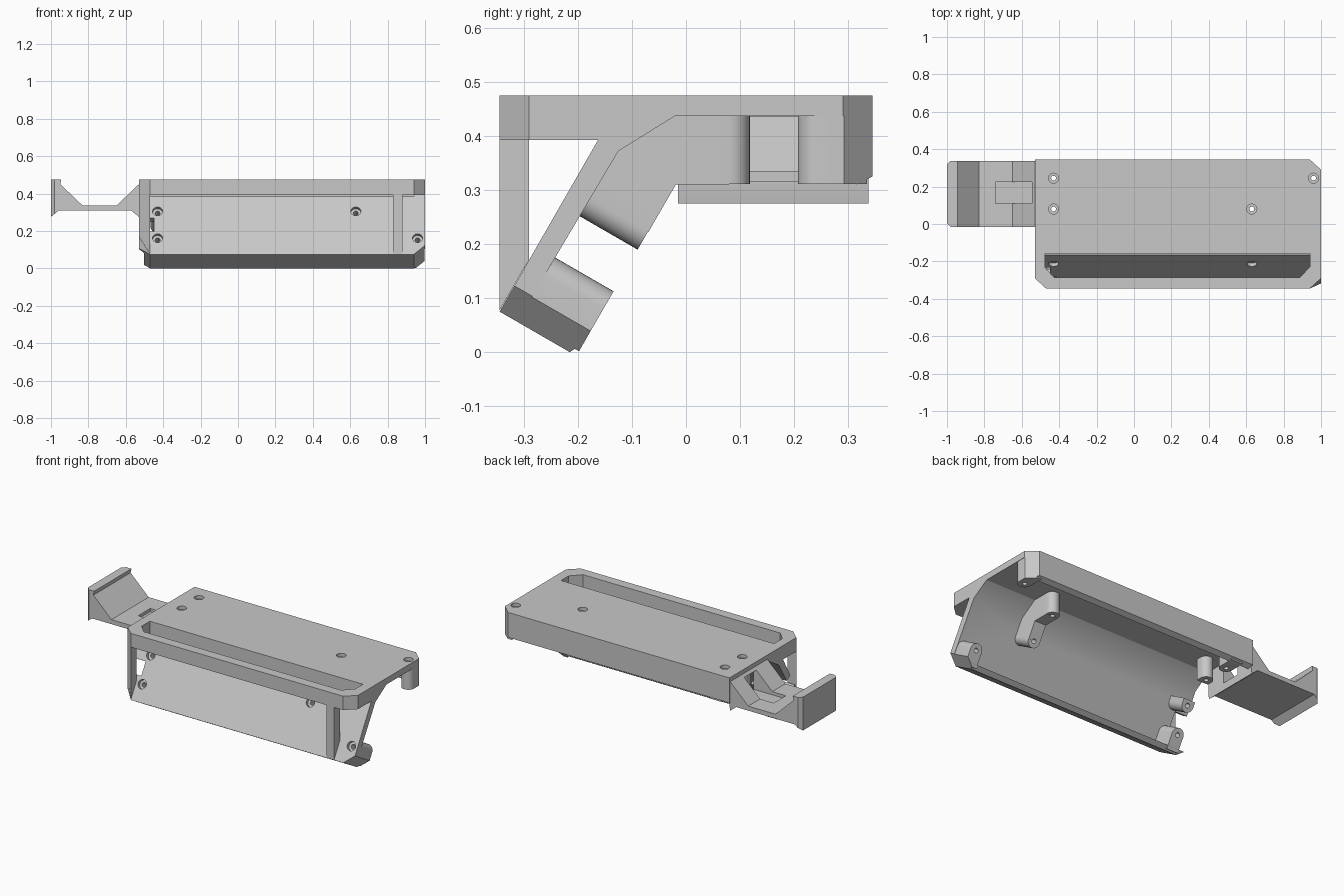
import bpy, bmesh, math
from mathutils import Matrix

if "Cube" in bpy.data.objects:
    bpy.data.objects.remove(bpy.data.objects["Cube"], do_unlink=True)

grey = bpy.data.materials.new("plain_grey")
grey.use_nodes = True
COLOR = (0.58, 0.58, 0.58, 1)
grey.diffuse_color = COLOR
grey.node_tree.nodes["Principled BSDF"].inputs["Base Color"].default_value = COLOR

S, C = 0.5, math.sqrt(0.75)
# Panel frames: x, distance v from the outer edge, depth d below the surface
TOP = Matrix(((1, 0, 0, 0), (0, -1, 0, 0.345), (0, 0, -1, 0.475), (0, 0, 0, 1)))
SLANT = Matrix(((1, 0, 0, 0), (0, S, C, -0.345), (0, C, -S, 0.075), (0, 0, 0, 1)))
PLAN = Matrix()                                                    # x, y, z
SIDE = Matrix(((0, 0, 1, 0), (1, 0, 0, 0), (0, 1, 0, 0), (0, 0, 0, 1)))   # y, z, x
FRONT = Matrix(((1, 0, 0, 0), (0, 0, 1, 0), (0, 1, 0, 0), (0, 0, 0, 1)))  # x, z, y


def prism(name, frame, outline, lo, hi):
    """Extrude a closed outline along the third axis of a frame."""
    bm = bmesh.new()
    low = [bm.verts.new(frame @ Matrix.Translation((a, b, lo)).translation) for a, b in outline]
    face = bm.faces.new(low)
    out = bmesh.ops.extrude_face_region(bm, geom=[face])
    shift = frame.to_3x3().col[2] * (hi - lo)
    bmesh.ops.translate(bm, vec=shift, verts=[e for e in out["geom"] if isinstance(e, bmesh.types.BMVert)])
    # Keep exactly one start cap, then orient outward
    if not face.is_valid:
        bm.faces.new(low)
    bmesh.ops.recalc_face_normals(bm, faces=bm.faces)
    mesh = bpy.data.meshes.new(name)
    bm.to_mesh(mesh)
    bm.free()
    mesh.materials.append(grey)
    ob = bpy.data.objects.new(name, mesh)
    bpy.context.collection.objects.link(ob)
    return ob


def rect(a0, b0, a1, b1):
    return [(a0, b0), (a1, b0), (a1, b1), (a0, b1)]


def arc(x, v, r, start, sweep, n):
    return [(x + r * math.cos(start + sweep * i / n), v + r * math.sin(start + sweep * i / n))
            for i in range(n + 1)]


def side_point(frame, v, d):
    p = frame @ Matrix.Translation((0, v, d)).translation
    return (p.y, p.z)


parts, cutters = [], []


def add(*args):
    parts.append(prism(*args))


def cut(*args):
    ob = prism(*args)
    ob.hide_render = True
    cutters.append(ob)


# Bent shell with a thick front lip
WALL, SKIN, DEPTH = 0.03, 0.038, 0.165
shell = [(-0.345, 0.475), (-0.345, 0.392), (-0.163, 0.392)]
shell += [side_point(SLANT, v, d) for v, d in ((0, 0), (0, 0.15), (WALL, DEPTH), (WALL, SKIN))]
shell += [(-0.125, 0.372), (-0.02, 0.437)]
shell += [side_point(TOP, v, d) for v, d in ((WALL, SKIN), (WALL, DEPTH), (0, 0.15), (0, 0))]
add("bent_shell", SIDE, shell, -0.53, 1)

# Upright struts between lip and sloping panel
strut = [(-0.345, 0.393), (-0.29, 0.393), (-0.29, 0.172), (-0.345, 0.077)]
for name, x0, x1 in (("left_end_strut", 0.83, 0.88), ("right_end_strut", -0.53, -0.47)):
    add(name, SIDE, strut, x0, x1)

# Screw bosses and their countersunk holes on both panels
R, NEAR, FAR = 0.038, 0.1, 0.265
for label, frame in (("top", TOP), ("slope", SLANT)):
    for x, v in ((-0.43, NEAR), (-0.43, FAR), (0.63, FAR), (0.96, NEAR)):
        if v == NEAR:
            outline = arc(x, v, R, 0, math.pi, 16) + [(x - R, 0.01), (x + R, 0.01)]
        else:
            outline = arc(x, v, R, math.pi, math.pi, 16) + [(x + R, v + 0.03), (x - R, v + 0.03)]
        add(label + "_screw_boss", frame, outline, 0.02, DEPTH - 0.001)
        cut("hole", frame, arc(x, v, 0.013, 0, math.tau * 15 / 16, 15), -0.01, 0.2)
        cut("countersink", frame, arc(x, v, 0.027, 0, math.tau * 15 / 16, 15), -0.01, 0.02)

# Elbow bracket joining the two middle bosses
elbow = [side_point(SLANT, FAR, 0.025), side_point(SLANT, FAR, DEPTH), side_point(SLANT, 0.3666, DEPTH),
         side_point(TOP, FAR, DEPTH), side_point(TOP, FAR, 0.03), (-0.025, 0.445), (-0.135, 0.38)]
add("elbow_bracket", SIDE, elbow, 0.63 - R, 0.63 + R)

# Side cradle with a vee-shaped seat and small feet
cradle = [(-1, 0.475), (-0.945, 0.475), (-0.95, 0.45), (-0.83, 0.335), (-0.65, 0.335), (-0.53, 0.45),
          (-0.525, 0.45), (-0.525, 0.31), (-0.53, 0.275), (-0.57, 0.308), (-0.96, 0.308), (-1, 0.275)]
add("side_cradle", FRONT, cradle, -0.015, 0.338)
cut("cradle_slot", PLAN, rect(-0.74, 0.11, -0.5, 0.225), 0.316, 0.436)

# Long slot through the lip, and a cable notch in the sloping panel
slot = [(-0.475, -0.157), (0.94, -0.157), (0.94, -0.23), (0.885, -0.287), (-0.425, -0.287), (-0.475, -0.235)]
cut("lip_slot", PLAN, slot, 0.385, 0.5)
cut("cable_notch", SLANT, rect(-0.6, 0.142, -0.45, 0.225), -0.002, 0.06)


# Cut-off corners
def corner(frame, x, v, dx, dv, lo, hi):
    e = 0.3
    cut("corner", frame, [(x - dx * (1 + e), v - dv * e), (x + dx * e, v - dv * e),
                          (x + dx * e, v + dv * (1 + e))], lo, hi)


corner(TOP, 1, 0, 0.06, 0.055, -0.05, 0.2)
corner(SLANT, 1, 0, 0.06, 0.055, -0.05, 0.2)
corner(SLANT, -0.53, 0, -0.06, 0.055, -0.05, 0.2)
corner(PLAN, 1, -0.345, 0.06, 0.055, 0.385, 0.5)
corner(PLAN, -0.53, -0.345, -0.06, 0.055, 0.02, 0.5)
corner(PLAN, -1, -0.015, -0.02, 0.02, 0.2, 0.5)
corner(PLAN, -1, 0.338, -0.02, -0.02, 0.2, 0.5)


# Apply the cuts wherever bounds overlap
def bounds(ob):
    return [(min(v.co[i] for v in ob.data.vertices), max(v.co[i] for v in ob.data.vertices)) for i in range(3)]


boxes = [(c, bounds(c)) for c in cutters]
for ob in parts:
    own = bounds(ob)
    for c, box in boxes:
        if all(a[0] < b[1] and b[0] < a[1] for a, b in zip(own, box)):
            mod = ob.modifiers.new("cut", "BOOLEAN")
            mod.operation, mod.solver, mod.object = "DIFFERENCE", "EXACT", c
bpy.context.view_layer.update()
deps = bpy.context.evaluated_depsgraph_get()
results = [bpy.data.meshes.new_from_object(ob.evaluated_get(deps)) for ob in parts]
for ob, mesh in zip(parts, results):
    ob.modifiers.clear()
    ob.data = mesh
for c in cutters:
    bpy.data.objects.remove(c, do_unlink=True)

# Smooth the round bosses and holes, keep the edges sharp
bpy.ops.object.select_all(action="DESELECT")
for ob in parts:
    ob.select_set(True)
bpy.context.view_layer.objects.active = parts[0]
bpy.ops.object.shade_smooth_by_angle(angle=math.radians(28))
